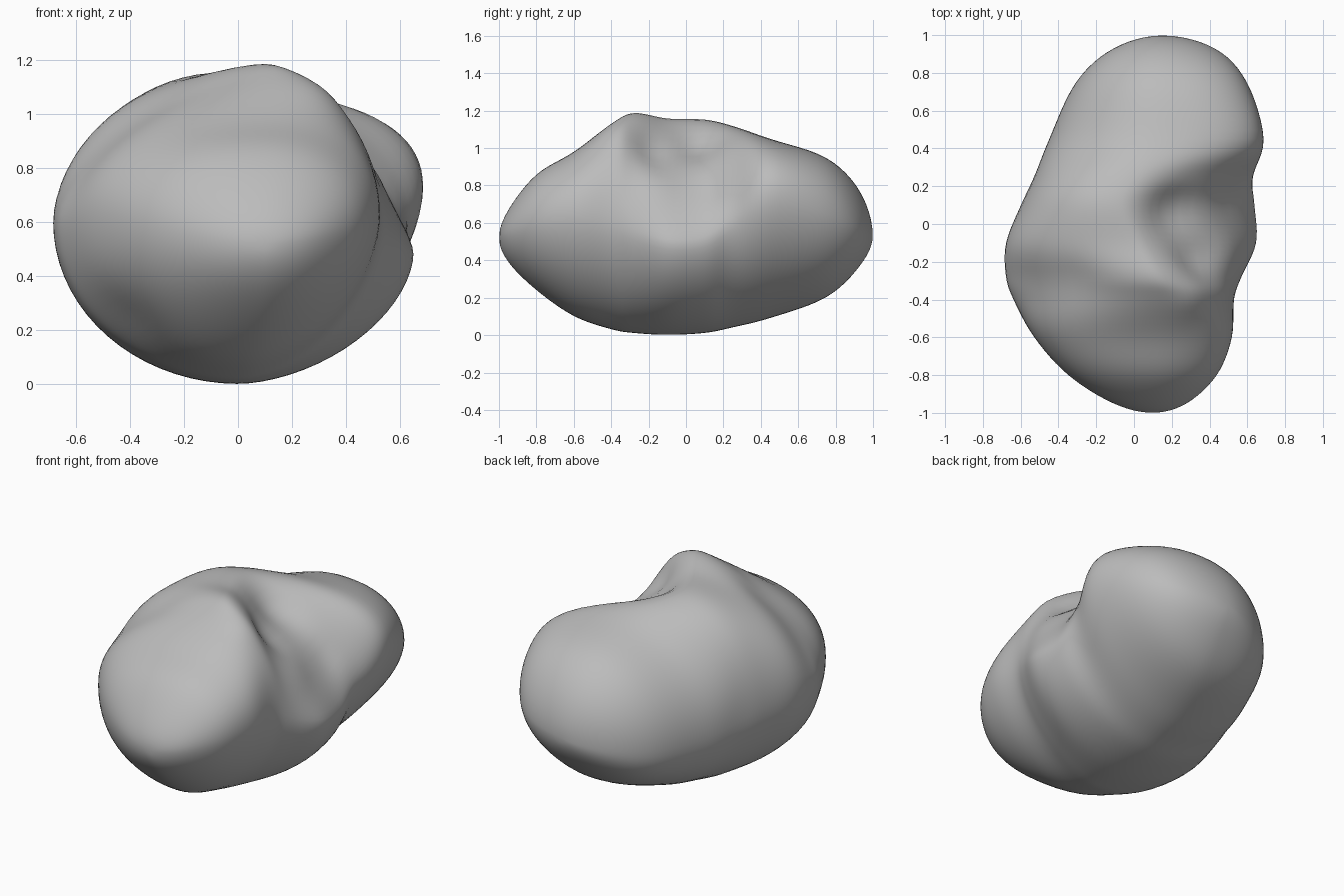
import bpy
import bmesh
import math
from mathutils import Vector

old = bpy.data.objects.get("Cube")
if old:
    bpy.data.objects.remove(old, do_unlink=True)

# Cross-sections from front to back:
# y, left x z, top x z, right x z, bottom x z, fullness of upper right and upper left
SECTIONS = [
    (-1, .1, .52, .1, .52, .1, .52, .1, .52, 2, 2),
    (-.95, -.11, .54, .1, .67, .28, .55, .1, .39, 2, 2),
    (-.8, -.35, .58, .1, .86, .44, .6, .08, .24, 2.1, 2.1),
    (-.6, -.53, .6, .1, .98, .52, .63, .03, .1, 2.2, 2.2),
    (-.4, -.64, .6, .14, 1.13, .53, .6, 0, .03, 2, 1.7),
    (-.28, -.68, .6, .11, 1.19, .57, .54, 0, .01, 1.6, 1.6),
    (-.1, -.68, .6, .02, 1.16, .65, .49, 0, 0, 1.35, 2),
    (.1, -.6, .57, -.06, 1.155, .64, .5, 0, .01, 1.45, 2.1),
    (.25, -.53, .52, 0, 1.12, .63, .6, .02, .04, 1.75, 2.2),
    (.45, -.45, .47, .16, 1.05, .69, .73, .04, .09, 2.3, 2),
    (.75, -.31, .47, .17, .95, .6, .65, .11, .2, 2.3, 2),
    (.93, -.11, .5, .16, .77, .43, .57, .15, .37, 2, 2),
    (1, .15, .53, .15, .53, .15, .53, .15, .53, 2, 2),
]

# Soft hollows and bumps: centre, radius, height along the surface normal
DENTS = [
    ((.2, .06, 1.02), .13, -.07),
    ((.28, -.2, .95), .11, -.08),
    ((.28, -.38, 1.04), .09, .02),
    ((.47, -.14, .78), .1, .02),
    ((.53, .12, .8), .08, -.02),
    ((-.3, -.28, 1.05), .12, -.015),
    ((-.42, -.55, .22), .16, -.03),
]

STEPS = 6
AROUND = 72


def phantom(end, inner):
    """Extra section past a closed end, so that the end comes out rounded."""
    extra = [2 * a - b for a, b in zip(end, inner)]
    extra[0] = inner[0]
    return extra


def blend(a, b, c, d, t):
    """Smooth curve through b and c."""
    return b + .5 * t * (c - a + t * (2 * a - 5 * b + 4 * c - d
                                      + t * (3 * (b - c) + d - a)))


def ring(section):
    """Closed outline made of four rounded quarters."""
    (y, left_x, left_z, top_x, top_z, right_x, right_z,
     low_x, low_z, full_right, full_left) = section
    points = []
    for i in range(AROUND):
        angle = math.tau * i / AROUND
        c, s = math.cos(angle), math.sin(angle)
        side_x, side_z = (right_x, right_z) if c > 0 else (left_x, left_z)
        cap_x, cap_z = (top_x, top_z) if s > 0 else (low_x, low_z)
        if s > 0:
            power = full_right if c > 0 else full_left
        else:
            # The underside is leaner on the right and fuller at the back left
            power = 1.75 if c > 0 else 2 + .4 * max(y, 0)
        x = cap_x + (side_x - cap_x) * abs(c) ** (2 / power)
        z = side_z + (cap_z - side_z) * abs(s) ** (2 / power)
        points.append((x, y, z))
    return points


# Loft the body through the sections
keys = [phantom(SECTIONS[0], SECTIONS[1]), *SECTIONS,
        phantom(SECTIONS[-1], SECTIONS[-2])]
rows = []
for k in range(len(SECTIONS) - 1):
    for step in range(STEPS):
        rows.append([blend(*values, step / STEPS) for values in zip(*keys[k:k + 4])])
rows.append(SECTIONS[-1])

bm = bmesh.new()
rings = [[bm.verts.new(p) for p in ring(row)] for row in rows]
for a, b in zip(rings, rings[1:]):
    for i in range(AROUND):
        j = (i + 1) % AROUND
        bm.faces.new((a[i], a[j], b[j], b[i]))
bmesh.ops.remove_doubles(bm, verts=bm.verts, dist=.0005)
bmesh.ops.recalc_face_normals(bm, faces=bm.faces)
bm.normal_update()

# Press the hollows and raise the bumps
moves = []
for v in bm.verts:
    amount = sum(height * math.exp(-((v.co - Vector(centre)).length / radius) ** 2)
                 for centre, radius, height in DENTS)
    moves.append(v.normal * amount)
for v, move in zip(bm.verts, moves):
    v.co += move
for face in bm.faces:
    face.smooth = True

mesh = bpy.data.meshes.new("rock_body")
bm.to_mesh(mesh)
bm.free()
rock = bpy.data.objects.new("rock_body", mesh)
bpy.context.collection.objects.link(rock)

# Even out the surface
smooth = rock.modifiers.new("soften", 'SMOOTH')
smooth.factor = .5
smooth.iterations = 6

# Plain grey stone
stone = bpy.data.materials.new("stone_grey")
stone.use_nodes = True
colour = (.5, .5, .5, 1)
stone.diffuse_color = colour
stone.node_tree.nodes["Principled BSDF"].inputs["Base Color"].default_value = colour
mesh.materials.append(stone)
